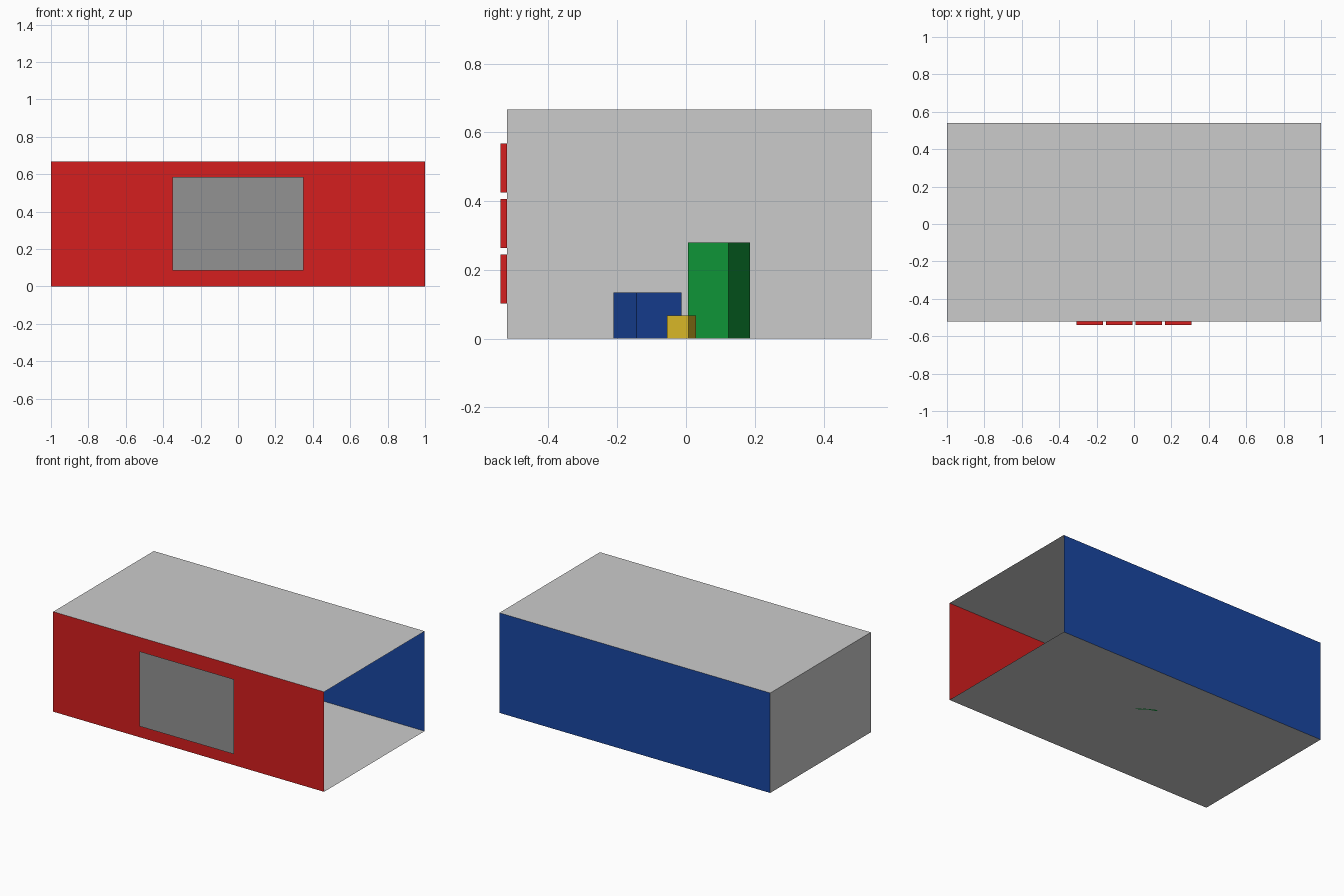
import bpy
from math import radians
from mathutils import Matrix

cube = bpy.data.objects.get("Cube")
if cube:
    bpy.data.objects.remove(cube, do_unlink=True)

W, FRONT, BACK, H = 1.0, -0.52, 0.54, 0.667


def material(name, rgb):
    mat = bpy.data.materials.new(name)
    mat.use_nodes = True
    mat.diffuse_color = (*rgb, 1)
    mat.node_tree.nodes["Principled BSDF"].inputs["Base Color"].default_value = (*rgb, 1)
    return mat


RED = material("red", (0.66, 0.013, 0.013))
BLUE = material("blue", (0.01, 0.062, 0.36))
GREEN = material("green", (0.005, 0.31, 0.04))
YELLOW = material("yellow", (0.68, 0.47, 0.02))
DARK_GREY = material("dark_grey", (0.29, 0.29, 0.29))


def make(name, verts, faces, mat=None):
    mesh = bpy.data.meshes.new(name)
    mesh.from_pydata(verts, [], faces)
    obj = bpy.data.objects.new(name, mesh)
    bpy.context.collection.objects.link(obj)
    if mat:
        mesh.materials.append(mat)
    return obj


def sheet(name, corner, u, v, mat=None):
    """Single flat panel spanned from a corner by two edge vectors."""
    p = [tuple(c + a * i + b * j for c, a, b in zip(corner, u, v))
         for i, j in ((0, 0), (1, 0), (1, 1), (0, 1))]
    return make(name, p, [(0, 1, 2, 3)], mat)


def box(name, size, centre, mat, turn=0):
    verts = [(x * size[0] / 2, y * size[1] / 2, z * size[2] / 2)
             for x in (-1, 1) for y in (-1, 1) for z in (-1, 1)]
    faces = [(0, 1, 3, 2), (4, 6, 7, 5), (0, 4, 5, 1),
             (2, 3, 7, 6), (0, 2, 6, 4), (1, 5, 7, 3)]
    obj = make(name, verts, faces, mat)
    obj.data.transform(Matrix.Rotation(radians(turn), 4, "Z"))
    obj.location = centre
    return obj


# Room shell of thin panels, open on the +x side
across, deep, up = (2 * W, 0, 0), (0, BACK - FRONT, 0), (0, 0, H)
sheet("floor", (-W, FRONT, 0), across, deep)
sheet("ceiling", (-W, FRONT, H), across, deep)
sheet("end_wall", (-W, FRONT, 0), up, deep)
sheet("front_wall", (-W, FRONT, 0), across, up, RED)
sheet("back_wall", (-W, BACK, 0), up, across, BLUE)

# Window plate standing off the front wall on a grid of blocks
sheet("window_plate", (-0.35, -0.541, 0.085), (0.70, 0, 0), (0, 0, 0.50), DARK_GREY)
for row in range(3):
    for col in range(4):
        box(f"window_block_{row}_{col}", (0.14, 0.019, 0.142),
            (0.158 * (col - 1.5), -0.5305, 0.335 + 0.161 * (row - 1)), RED)

# Turned blocks standing on the floor
for name, side, height, x, y, turn, mat in (
        ("tall_block", 0.133, 0.28, 0.0, 0.096, -28, GREEN),
        ("short_block", 0.146, 0.134, 0.0, -0.112, 27, BLUE),
        ("small_block", 0.066, 0.068, 0.14, -0.013, -19, YELLOW)):
    box(name, (side, side, height), (x, y, height / 2), mat, turn)
